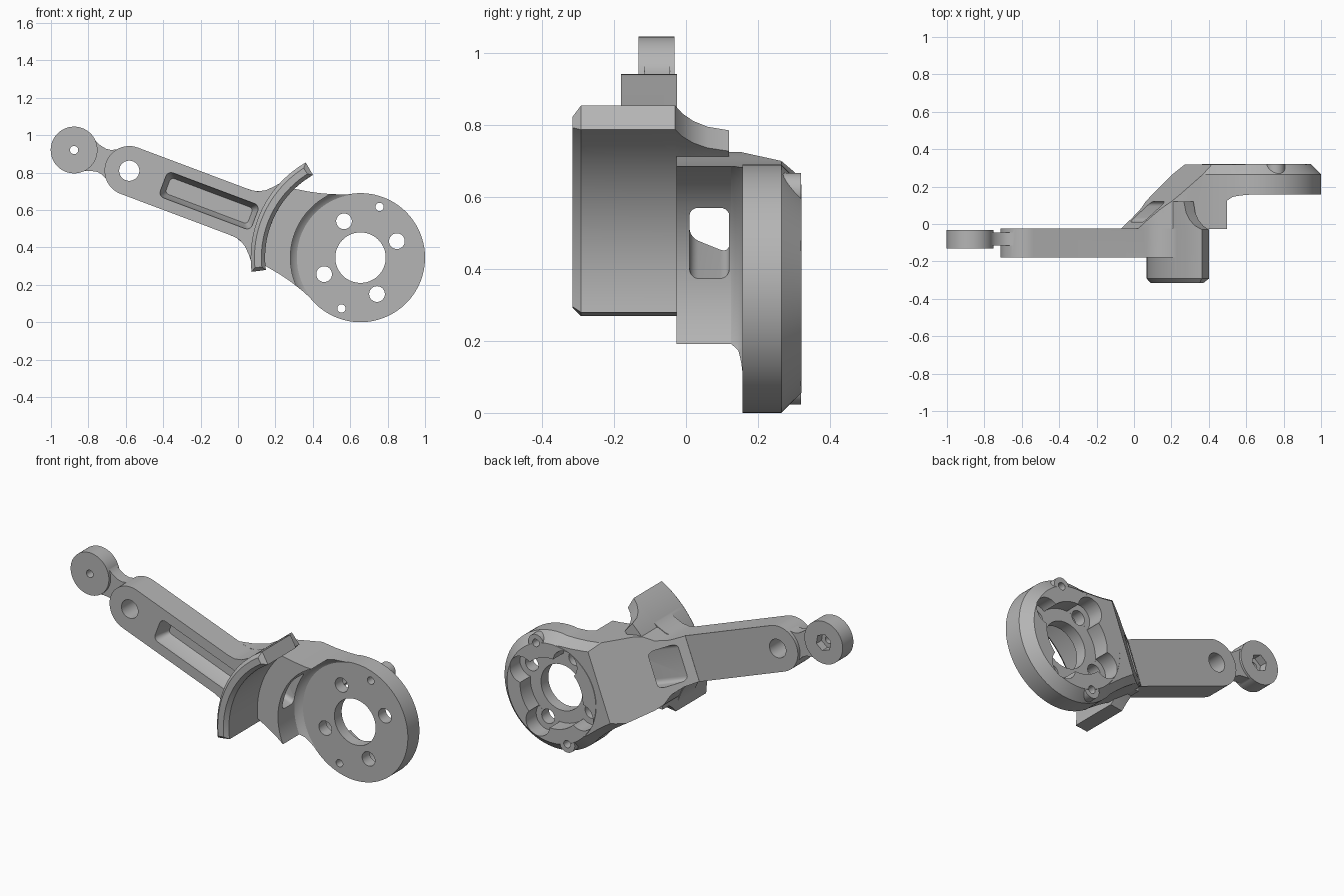
import bpy
import bmesh
from math import cos, sin, radians, pi
from mathutils import Matrix

cube = bpy.data.objects.get("Cube")
if cube:
    bpy.data.objects.remove(cube)

grey = bpy.data.materials.new("machined grey")
grey.use_nodes = True
COLOUR = (0.46, 0.46, 0.46, 1)
grey.diffuse_color = COLOUR
grey.node_tree.nodes["Principled BSDF"].inputs["Base Color"].default_value = COLOUR

# Working frame: x runs along the arm from the mount centre, z across it, y is depth


def loft(name, rings):
    """Solid through equal-sized outlines, each given as (depth, points)."""
    bm = bmesh.new()
    loops = [[bm.verts.new((u, y, v)) for u, v in pts] for y, pts in rings]
    n = len(loops[0])
    for a, b in zip(loops, loops[1:]):
        for i in range(n):
            j = (i + 1) % n
            bm.faces.new((a[i], a[j], b[j], b[i]))
    bm.faces.new(loops[0])
    bm.faces.new(loops[-1])
    bmesh.ops.recalc_face_normals(bm, faces=bm.faces)
    mesh = bpy.data.meshes.new(name)
    bm.to_mesh(mesh)
    bm.free()
    mesh.materials.append(grey)
    ob = bpy.data.objects.new(name, mesh)
    bpy.context.collection.objects.link(ob)
    return ob


def prism(name, pts, y0, y1):
    return loft(name, [(y0, pts), (y1, pts)])


def circle(u, v, r, n=48):
    return [(u + r * cos(2 * pi * i / n), v + r * sin(2 * pi * i / n)) for i in range(n)]


def rod(name, u, v, r, y0, y1, n=48):
    return prism(name, circle(u, v, r, n), y0, y1)


def rounded(u0, u1, w, r):
    """Rounded rectangle outline from u0 to u1 with half width w."""
    pts = []
    for k, (u, v) in enumerate(((u1 - r, w - r), (u0 + r, w - r), (u0 + r, r - w), (u1 - r, r - w))):
        for i in range(6):
            a = (k + i / 5) * pi / 2
            pts.append((u + r * cos(a), v + r * sin(a)))
    return pts


def sector(r0, r1, a0, a1, n=40):
    """Curved strip outline about the mount centre, angles in degrees."""
    angles = [radians(a0 + (a1 - a0) * i / n) for i in range(n + 1)]
    return ([(r1 * cos(a), r1 * sin(a)) for a in angles]
            + [(r0 * cos(a), r0 * sin(a)) for a in reversed(angles)])


def mirrored(half):
    return half + [(u, -v) for u, v in reversed(half) if v > 0]


def boolean(target, tool, operation):
    mod = target.modifiers.new("join", 'BOOLEAN')
    mod.operation = operation
    mod.solver = 'EXACT'
    mod.object = tool
    bpy.context.view_layer.objects.active = target
    bpy.ops.object.modifier_apply(modifier=mod.name)
    bpy.data.objects.remove(tool)


def add(target, *tools):
    for t in tools:
        boolean(target, t, 'UNION')


def cut(target, *tools):
    for t in tools:
        boolean(target, t, 'DIFFERENCE')


TIP, BOLT = -1.636, -1.321
HALF = 0.132

# Arm bar: round outer end, flaring into the guard
bar_half = [(BOLT + HALF * cos(a), HALF * sin(a))
            for a in [pi - pi / 2 * i / 14 for i in range(15)]]
bar_half[0] = (BOLT - HALF, 0)
bar_half += [(-0.68, HALF), (-0.64, 0.138), (-0.60, 0.16),
             (-0.565, 0.195), (-0.54, 0.225), (-0.522, 0.25)]
arm = prism("arm", mirrored(bar_half), -0.18, -0.025)
cut(arm, rod("bolt_hole", BOLT, 0, 0.054, -0.3, 0.1))
cut(arm, loft("pocket", [(-0.2, rounded(-1.13, -0.6, 0.073, 0.03)),
                         (-0.16, rounded(-1.125, -0.605, 0.07, 0.03)),
                         (-0.09, rounded(-1.10, -0.63, 0.045, 0.02))]))

# Waisted neck and tip eye with a hex socket in the back
neck_half = [(-1.60, 0.115), (-1.56, 0.092), (-1.52, 0.075), (-1.48, 0.066),
             (-1.45, 0.07), (-1.41, 0.09), (-1.384, 0.11)]
neck = prism("neck", mirrored(neck_half), -0.115, -0.045)
add(arm, neck, rod("tip_eye", TIP, 0, 0.125, -0.132, -0.032, 64))
cut(arm, rod("tip_hole", TIP, 0, 0.022, -0.3, 0.1, 24),
    rod("hex_socket", TIP, 0, 0.05, -0.08, 0.1, 6))

# Sloped body widening from the arm to the mount
body_half = [(-0.725, 0.131), (-0.66, 0.134), (-0.60, 0.155), (-0.56, 0.195), (-0.52, 0.21),
             (-0.45, 0.222), (-0.38, 0.234), (-0.31, 0.25), (-0.23, 0.275),
             (-0.16, 0.302), (-0.08, 0.325), (-0.02, 0.338)]
outline = mirrored(body_half)
inner = [(u, v * 0.84) for u, v in outline]
body = loft("body", [(-0.027, outline), (0.265, outline), (0.319, inner)])

# Curved guard, chamfered in front and blending into the body behind
R0, R1, LOW = 0.51, 0.587, 208
guard = loft("guard", [(-0.315, sector(R0 + 0.02, R1 - 0.02, 143, LOW - 2)),
                       (-0.292, sector(R0, R1, 140.5, LOW)),
                       (-0.03, sector(R0, R1, 140.5, LOW)),
                       (-0.01, sector(R0, R1, 144.5, LOW)),
                       (0.02, sector(R0, R1, 148, LOW - 3)),
                       (0.06, sector(R0, R1, 150.5, LOW - 6)),
                       (0.12, sector(R0, R1, 152, LOW - 6))])
add(body, guard)

# Slope the back of the body, clear a round seat, and open the window
wedge = [(-0.725, -0.0245), (-0.28, 0.364), (-0.95, 0.364), (-0.95, -0.0245)]
slope = prism("slope", wedge, -1, 1)
slope.data.transform(Matrix.Rotation(radians(90), 4, 'X'))
slope.data.transform(Matrix.Scale(1, 4))
if max(v.co.y for v in slope.data.vertices) < 0.3:
    slope.data.transform(Matrix.Rotation(pi, 4, 'X'))
bm = bmesh.new()
bm.from_mesh(slope.data)
bmesh.ops.recalc_face_normals(bm, faces=bm.faces)
bm.to_mesh(slope.data)
bm.free()
seat = loft("seat", [(-0.2, circle(0, 0, 0.375, 96)), (0.125, circle(0, 0, 0.375, 96)),
                     (0.145, circle(0, 0, 0.362, 96)), (0.16, circle(0, 0, 0.335, 96))])
window = prism("window", rounded(-0.055, 0.055, 0.105, 0.025), -0.9, -0.3)
# Lay the window cutter along the arm
window.data.transform(Matrix(((0, 1, 0, 0), (1, 0, 0, 0.065), (0, 0, 1, 0), (0, 0, 0, 1))))
window.data.flip_normals()
cut(body, slope, seat, window)

# Round mount with a chamfered back and two screw ears
R = 0.345
mount = loft("mount", [(0.157, circle(0, 0, R, 96)), (0.265, circle(0, 0, R, 96)),
                       (0.3205, circle(0, 0, R - 0.055, 96))])
add(body, mount)
corners = [(0.151 * a, 0.151 * b) for a in (-1, 1) for b in (-1, 1)]

# Scalloped recess in the back, with lobes around the four mounting holes
FLOOR = 0.225
cut(body, rod("recess", 0, 0, 0.205, FLOOR, 0.5, 64))
for u, v in corners:
    cut(body, rod("lobe", u, v, 0.078, FLOOR + 0.0005, 0.5),
        rod("mount_hole", u, v, 0.042, 0, 0.5, 32))
for s in (-1, 1):
    add(body, rod("ear", 0, 0.29 * s, 0.05, 0.18, 0.3195, 32))
    cut(body, rod("ear_hole", 0, 0.29 * s, 0.022, 0, 0.5, 24))
cut(body, rod("centre_hole", 0, 0, 0.135, 0, 0.5, 64))

# Join arm to body, then tilt the whole part into place
add(body, arm)
body.name = "motor_arm"
body.data.transform(Matrix.Translation((0.655, 0, 0.345)) @ Matrix.Rotation(radians(20.6), 4, 'Y'))
bpy.ops.object.select_all(action='DESELECT')
body.select_set(True)
bpy.context.view_layer.objects.active = body
bpy.ops.object.shade_smooth_by_angle(angle=radians(28))
